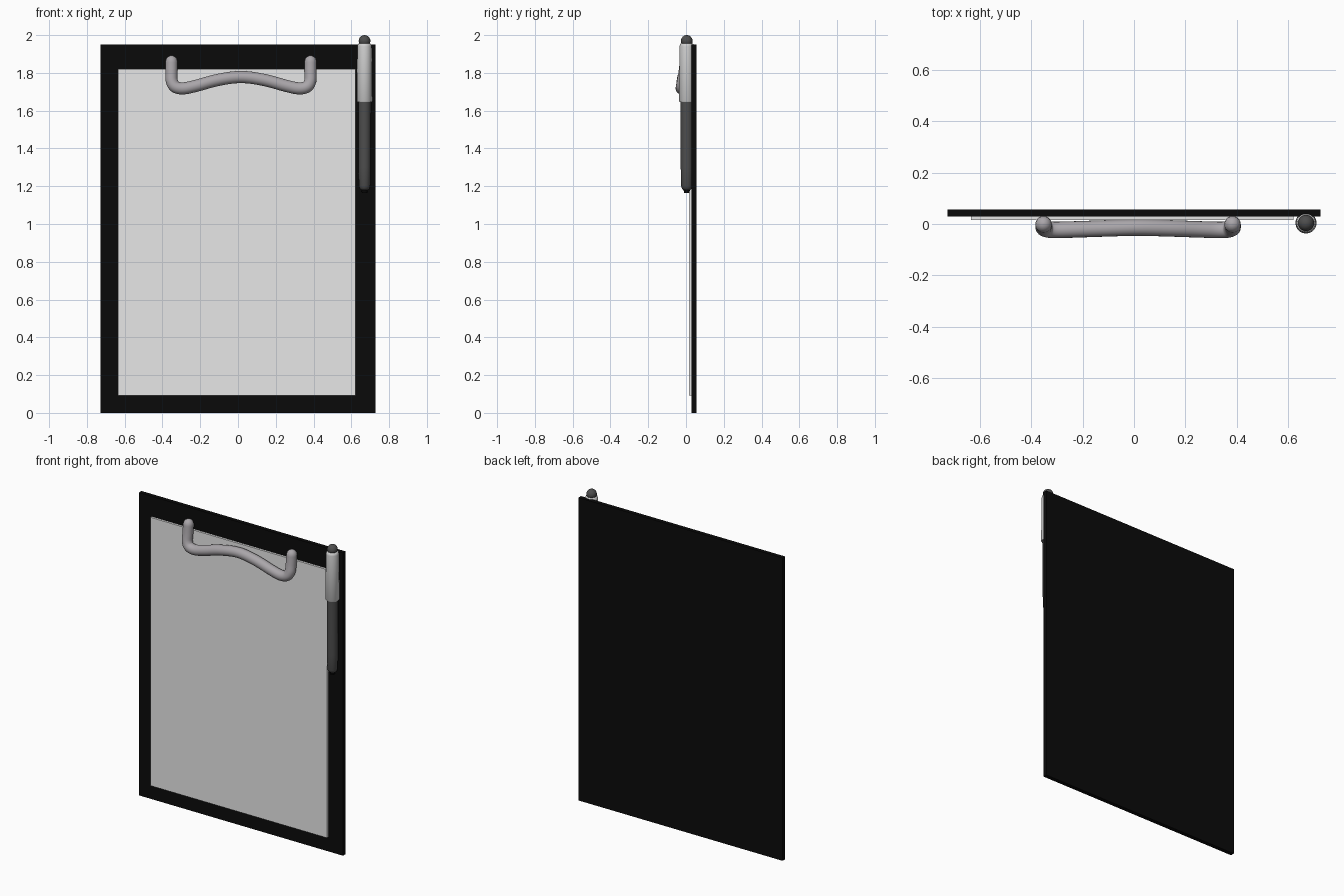
import bpy, bmesh, math
from mathutils import Vector

if "Cube" in bpy.data.objects:
    bpy.data.objects.remove(bpy.data.objects["Cube"])


def material(name, r, g, b):
    m = bpy.data.materials.new(name)
    m.diffuse_color = (r, g, b, 1)
    m.use_nodes = True
    m.node_tree.nodes["Principled BSDF"].inputs["Base Color"].default_value = m.diffuse_color
    return m


BLACK = material("black", 0.003, 0.003, 0.003)
PAPER = material("paper_white", 0.8, 0.8, 0.8)
STEEL = material("wire_grey", 0.40, 0.38, 0.40)
LIGHT = material("pen_light_grey", 0.62, 0.62, 0.62)
DARK = material("pen_dark_grey", 0.075, 0.075, 0.075)


def finish(bm, name, mat, smooth=True):
    bmesh.ops.recalc_face_normals(bm, faces=bm.faces)
    me = bpy.data.meshes.new(name)
    bm.to_mesh(me)
    bm.free()
    me.materials.append(mat)
    ob = bpy.data.objects.new(name, me)
    bpy.context.collection.objects.link(ob)
    if smooth:
        bpy.ops.object.select_all(action='DESELECT')
        ob.select_set(True)
        bpy.context.view_layer.objects.active = ob
        bpy.ops.object.shade_smooth_by_angle(angle=math.radians(50))
    return ob


def box(name, lo, hi, mat):
    bm = bmesh.new()
    bmesh.ops.create_cube(bm, size=1)
    for v in bm.verts:
        v.co = Vector([lo[i] + (v.co[i] + 0.5) * (hi[i] - lo[i]) for i in range(3)])
    return finish(bm, name, mat, False)


def lathe(name, profile, x, y, mat, n=32):
    """Closed solid turned about a vertical axis from (radius, z) points."""
    bm = bmesh.new()
    rings = []
    for r, z in profile:
        if r == 0:
            rings.append([bm.verts.new((x, y, z))] * n)
        else:
            rings.append([bm.verts.new((x + r * math.cos(2 * math.pi * i / n),
                                        y + r * math.sin(2 * math.pi * i / n), z))
                          for i in range(n)])
    for a, b in zip(rings, rings[1:]):
        for i in range(n):
            j = (i + 1) % n
            bm.faces.new(list(dict.fromkeys([a[i], a[j], b[j], b[i]])))
    return finish(bm, name, mat)


def smooth_path(pts, steps=8):
    """Catmull-Rom samples through the points."""
    p = [2 * pts[0] - pts[1]] + pts + [2 * pts[-1] - pts[-2]]
    out = []
    for a, b, c, d in zip(p, p[1:], p[2:], p[3:]):
        for k in range(steps):
            t = k / steps
            out.append(0.5 * (2 * b + (c - a) * t + (2 * a - 5 * b + 4 * c - d) * t * t
                              + (3 * b - a - 3 * c + d) * t ** 3))
    return out + [pts[-1]]


def tube(name, path, r, mat, n=20):
    """Round wire with domed ends."""
    bm = bmesh.new()
    t0 = (path[1] - path[0]).normalized()
    t1 = (path[-1] - path[-2]).normalized()
    dome = [math.radians(a) for a in (88, 70, 50, 25)]
    stations = [(path[0] - t0 * r * math.sin(a), t0, r * math.cos(a)) for a in dome]
    for i, p in enumerate(path):
        t = (path[min(i + 1, len(path) - 1)] - path[max(i - 1, 0)]).normalized()
        stations.append((p, t, r))
    stations += [(path[-1] + t1 * r * math.sin(a), t1, r * math.cos(a)) for a in dome[::-1]]
    rings = []
    for p, t, rad in stations:
        u = Vector((0, 1, 0))
        u = (u - t * u.dot(t)).normalized()
        w = t.cross(u)
        rings.append([bm.verts.new(p + rad * (u * math.cos(2 * math.pi * i / n)
                                              + w * math.sin(2 * math.pi * i / n)))
                      for i in range(n)])
    for a, b in zip(rings, rings[1:]):
        for i in range(n):
            j = (i + 1) % n
            bm.faces.new((a[i], a[j], b[j], b[i]))
    bm.faces.new(rings[0])
    bm.faces.new(rings[-1])
    return finish(bm, name, mat)


# Board and sheet
box("board", (-0.727, 0.03, 0), (0.727, 0.056, 1.95), BLACK)
box("paper", (-0.635, 0.016, 0.092), (0.622, 0.031, 1.82), PAPER)

# Wire clip: left half, mirrored about its own centre line
CX = 0.016
half = [(-0.368, -0.001, 1.86), (-0.368, -0.008, 1.80), (-0.366, -0.016, 1.755),
        (-0.347, -0.022, 1.726), (-0.305, -0.023, 1.718), (-0.24, -0.021, 1.731),
        (-0.12, -0.017, 1.763)]
left = [Vector((CX + x, y, z)) for x, y, z in half]
right = [Vector((CX - x, y, z)) for x, y, z in reversed(half)]
tube("wire_clip", smooth_path(left + [Vector((CX, -0.014, 1.778))] + right), 0.032, STEEL)

# Pen
PX, PY = 0.67, 0.004
lathe("pen_cap_barrel", [(0, 1.645), (0.038, 1.645), (0.041, 1.65), (0.038, 1.94),
                         (0.035, 1.953), (0.028, 1.957), (0, 1.957)], PX, PY, LIGHT)
lathe("pen_grip", [(0, 1.178), (0.016, 1.179), (0.025, 1.186), (0.03, 1.2),
                   (0.032, 1.3), (0.033, 1.66), (0, 1.66)], PX, PY, DARK)
lathe("pen_tip", [(0, 1.163), (0.014, 1.165), (0.018, 1.185), (0, 1.185)], PX, PY, BLACK)
button = [(0.031 * math.sin(math.pi * k / 12), 1.969 - 0.031 * math.cos(math.pi * k / 12))
          for k in range(1, 12)]
lathe("pen_button", [(0, 1.938)] + button + [(0, 2.0)], PX, PY, DARK)
